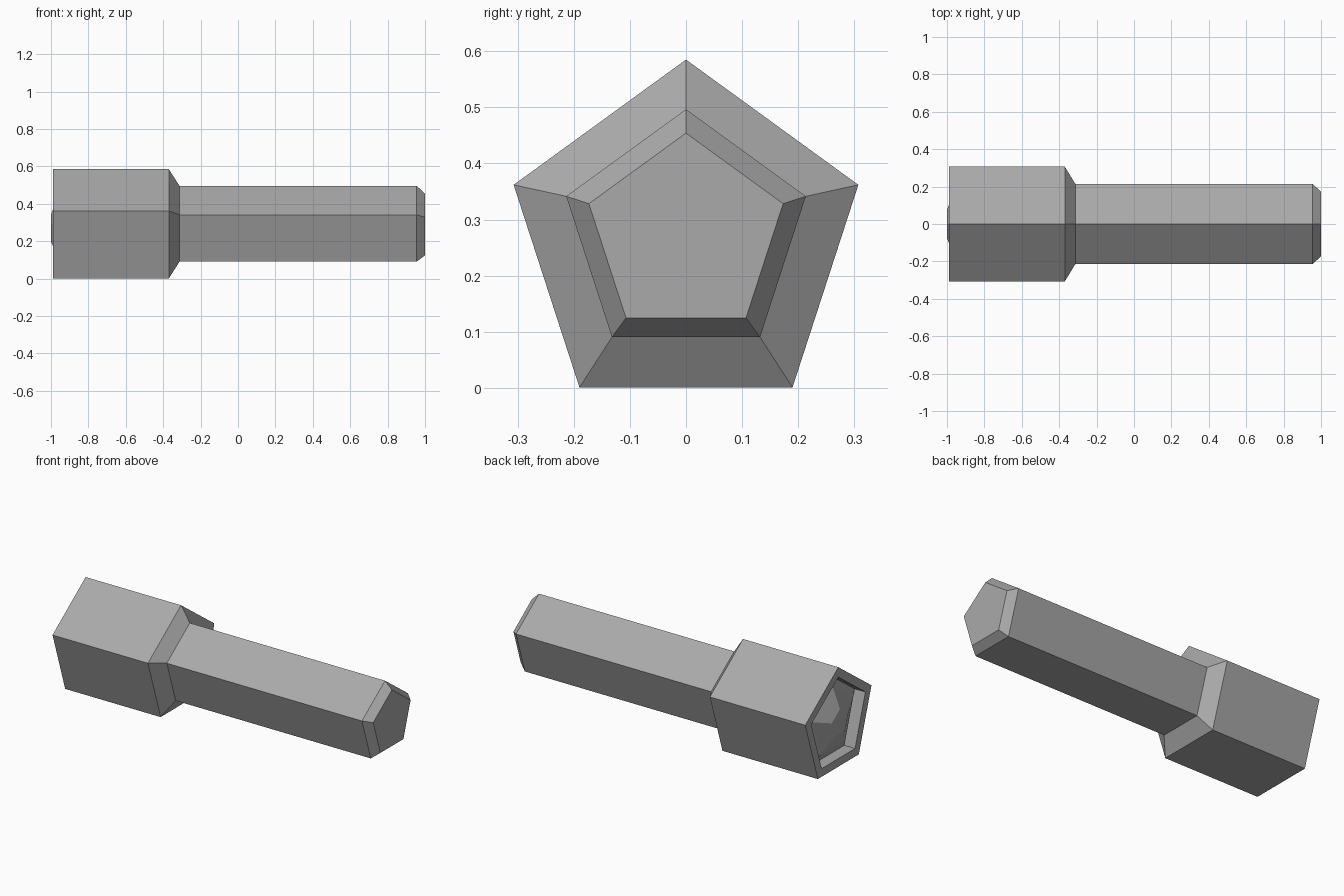
import bpy
import bmesh
from math import sin, cos, tau

cube = bpy.data.objects.get("Cube")
if cube:
    bpy.data.objects.remove(cube, do_unlink=True)

SIDES = 5
HEAD_Z, BODY_Z = 0.262, 0.272

gray = bpy.data.materials.new("mid gray")
gray.use_nodes = True
color = (0.4, 0.4, 0.4, 1)
gray.diffuse_color = color
gray.node_tree.nodes["Principled BSDF"].inputs["Base Color"].default_value = color


def loft(name, rings, cap_start=False, cap_end=False):
    """Skin pentagon rings given as (x, radius, centre height)."""
    bm = bmesh.new()
    loops = []
    for x, r, z in rings:
        loops.append([bm.verts.new((x, r * sin(tau * i / SIDES), z + r * cos(tau * i / SIDES)))
                      for i in range(SIDES)])
    for a, b in zip(loops, loops[1:]):
        for i in range(SIDES):
            j = (i + 1) % SIDES
            bm.faces.new((a[i], b[i], b[j], a[j]))
    if cap_start:
        bm.faces.new(loops[0])
    if cap_end:
        bm.faces.new(loops[-1][::-1])
    # Rings run towards +x on the outside of the shell
    mesh = bpy.data.meshes.new(name)
    bm.to_mesh(mesh)
    bm.free()
    mesh.materials.append(gray)
    obj = bpy.data.objects.new(name, mesh)
    bpy.context.collection.objects.link(obj)
    return obj


# Lamp head: recessed opening, flat rim, outer wall and tapered shoulder
loft("lamp_head", [
    (-0.92, 0.264, HEAD_Z),
    (-0.99, 0.264, HEAD_Z),
    (-0.99, 0.323, HEAD_Z),
    (-0.37, 0.323, HEAD_Z),
    (-0.313, 0.2245, BODY_Z),
])

# Handle with a chamfered closed end
loft("handle", [
    (-0.313, 0.2245, BODY_Z),
    (0.955, 0.2245, BODY_Z),
    (1.0, 0.182, BODY_Z),
], cap_end=True)

# Domed lens filling the recess
loft("lens", [
    (-1.0, 0.08, HEAD_Z),
    (-0.955, 0.195, HEAD_Z),
    (-0.92, 0.264, HEAD_Z),
], cap_start=True)
